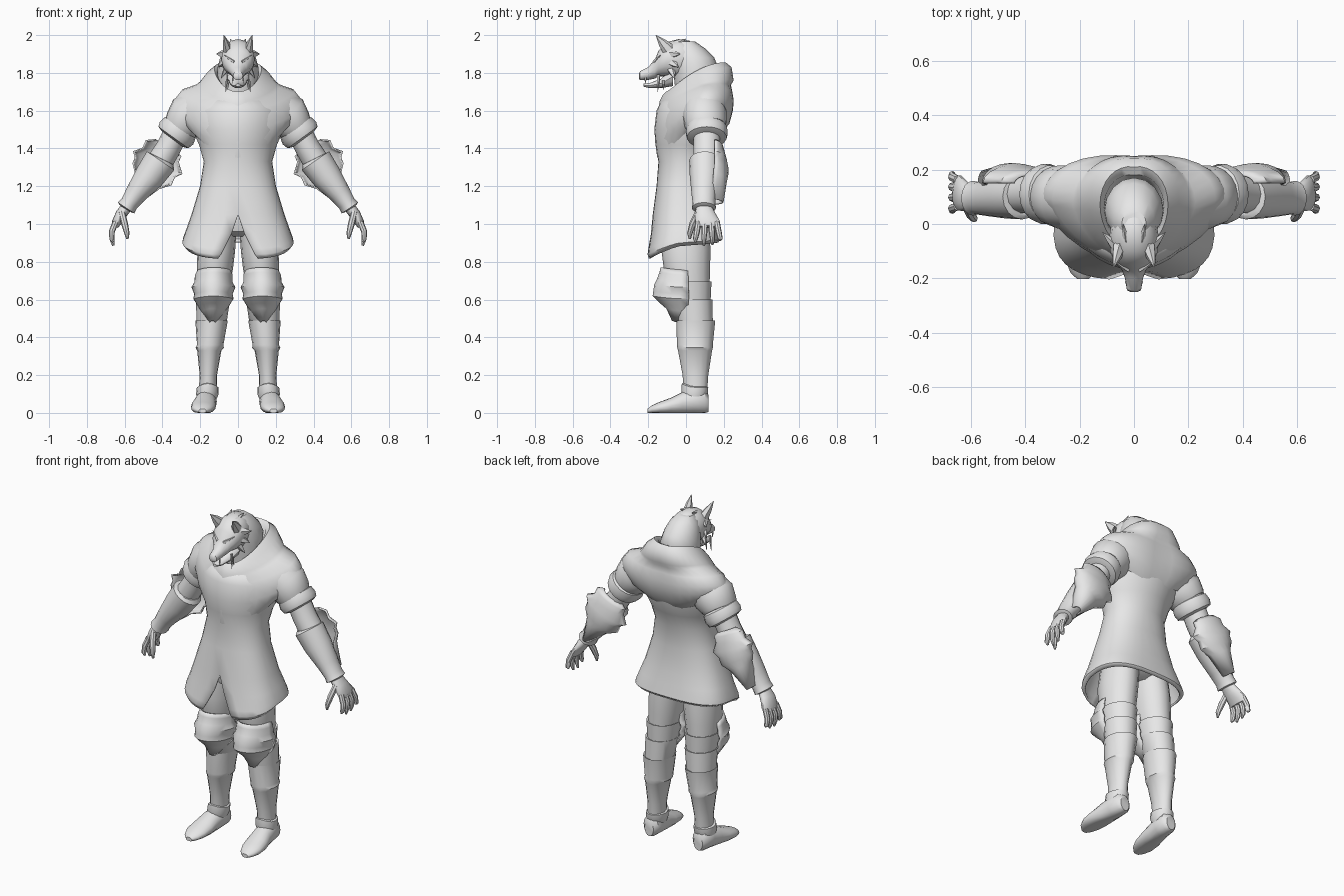
import bpy, bmesh, math
from mathutils import Vector

grey = bpy.data.materials.new("plain_grey")
grey.diffuse_color = (0.8, 0.8, 0.8, 1)


def finish(name, bm, mirror=False, solid=0.0, angle=40):
    bmesh.ops.remove_doubles(bm, verts=bm.verts, dist=1e-5)
    bmesh.ops.recalc_face_normals(bm, faces=bm.faces)
    me = bpy.data.meshes.new(name)
    bm.to_mesh(me)
    bm.free()
    me.materials.append(grey)
    ob = bpy.data.objects.new(name, me)
    bpy.context.collection.objects.link(ob)
    bpy.ops.object.select_all(action='DESELECT')
    ob.select_set(True)
    bpy.context.view_layer.objects.active = ob
    bpy.ops.object.shade_smooth_by_angle(angle=math.radians(angle))
    if solid:
        m = ob.modifiers.new("thickness", 'SOLIDIFY')
        m.thickness = solid
        m.offset = 0
    if mirror:
        m = ob.modifiers.new("mirror", 'MIRROR')
        m.use_mirror_merge = False
    return ob


def skin(bm, rings, closed=True, caps=True):
    rows = [[bm.verts.new(p) for p in r] for r in rings]
    n = len(rows[0])
    for a, b in zip(rows, rows[1:]):
        for i in range(n if closed else n - 1):
            j = (i + 1) % n
            bm.faces.new((a[i], a[j], b[j], b[i]))
    if closed and caps:
        bm.faces.new(rows[0])
        bm.faces.new(rows[-1])


def spow(v, e):
    return math.copysign(abs(v) ** e, v)


def angles(n, arc):
    if arc:
        return [math.radians(arc[0] + (arc[1] - arc[0]) * i / (n - 1)) for i in range(n)]
    return [2 * math.pi * i / n for i in range(n)]


# Horizontal rings: (cx, cy, z, rx, ry); angle 0 is +x, 270 is the front
def stack(name, rings, n=16, arc=None, dip=0.0, **kw):
    bm = bmesh.new()
    skin(bm, [[Vector((cx + rx * math.cos(t), cy + ry * math.sin(t), z + dip * max(0, -math.sin(t)) ** 2))
               for t in angles(n, arc)] for cx, cy, z, rx, ry in rings], closed=arc is None)
    return finish(name, bm, **kw)


# Rings square to a path: (x, y, z, radius across, radius along the ref axis)
def tube_into(bm, path, n=14, arc=None, ref=(0, 1, 0)):
    pts = [Vector(p[:3]) for p in path]
    rings = []
    for i, p in enumerate(path):
        t = (pts[min(i + 1, len(pts) - 1)] - pts[max(i - 1, 0)]).normalized()
        v = Vector(ref)
        v = (v - t * v.dot(t)).normalized()
        u = v.cross(t)
        rings.append([pts[i] + u * p[3] * math.cos(a) + v * p[4] * math.sin(a) for a in angles(n, arc)])
    skin(bm, rings, closed=arc is None)


def tube(name, path, n=14, arc=None, ref=(0, 1, 0), **kw):
    bm = bmesh.new()
    tube_into(bm, path, n, arc, ref)
    return finish(name, bm, **kw)


# Sections standing in the xz plane: (cx, y, cz, rx, rz)
def sections(name, rings, n=16, floor=False, **kw):
    bm = bmesh.new()
    skin(bm, [[Vector((cx + rx * math.cos(t), y, max(cz + rz * math.sin(t), 0) if floor else cz + rz * math.sin(t)))
               for t in angles(n, None)] for cx, y, cz, rx, rz in rings])
    return finish(name, bm, **kw)


def spikes(name, items, n=5, **kw):
    bm = bmesh.new()
    for base, tip, r in items:
        b, t = Vector(base), Vector(tip)
        m = b.lerp(t, 0.5)
        tube_into(bm, [(*b, r, r * 0.7), (*m, r * 0.65, r * 0.45), (*t, 0.001, 0.001)], n, ref=(0.9, 0.1, 0.05))
    return finish(name, bm, angle=30, **kw)


# Long coat, split at the front below the waist: (z, rx, front y, back y, squareness, front wedge, gap)
bm = bmesh.new()
coat = [(1.68, .16, -.11, .17, 1, 1.2, 0), (1.60, .24, -.15, .21, 1, 1.35, 0), (1.50, .235, -.162, .20, 1, 1.35, 0),
        (1.42, .20, -.155, .165, 1, 1.25, 0), (1.33, .175, -.14, .135, .95, 1.1, 0),
        (1.20, .195, -.15, .125, .85, 1, 0), (1.05, .24, -.17, .145, .8, 1, 0), (.98, .265, -.18, .16, .75, 1, .035),
        (.925, .285, -.195, .17, .7, 1, .075), (.905, .29, -.20, .175, .7, 1, .09), (.89, .275, -.195, .165, .7, 1, .105)]
rings = []
for z, rx, yf, yb, e, w, g in coat:
    t0 = math.asin((g / rx) ** (1 / e)) if g else 0
    cy, ry, drop = (yf + yb) / 2, (yb - yf) / 2, max(0, (1.05 - z) / .16)
    ring = []
    for i in range(33):
        t = t0 + (2 * math.pi - 2 * t0) * i / 32
        c = math.cos(t)
        ring.append(Vector((rx * spow(math.sin(t), e), cy - ry * spow(c, e * w if c > 0 else e),
                            z - .075 * drop * max(0, c) + .015 * drop * max(0, -c))))
    rings.append(ring)
skin(bm, rings, closed=False)
finish("coat", bm, solid=.012)
stack("tunic", [(0, 0, 1.25, .14, .11), (0, 0, 1.05, .19, .135), (0, 0, .96, .17, .11), (0, 0, .935, .10, .07)])

# Draped cowl: (rx, front y, back y, front z, side z, back z)
bm = bmesh.new()
rings = []
for rx, yf, yb, zf, zs, zb in [(.10, -.07, .16, 1.66, 1.70, 1.74), (.11, -.09, .18, 1.695, 1.80, 1.84),
                               (.125, -.105, .21, 1.70, 1.82, 1.855), (.165, -.125, .24, 1.68, 1.79, 1.83),
                               (.205, -.14, .25, 1.65, 1.745, 1.76), (.225, -.143, .235, 1.63, 1.73, 1.735),
                               (.30, -.15, .24, 1.60, 1.705, 1.70), (.335, -.158, .247, 1.56, 1.66, 1.65),
                               (.345, -.163, .242, 1.50, 1.62, 1.60), (.32, -.163, .225, 1.43, 1.57, 1.53),
                               (.26, -.152, .18, 1.35, 1.53, 1.47)]:
    ring = []
    w = 1 + max(0, min(.4, (1.70 - zf) * 3))
    for t in angles(32, None):
        c, x = math.cos(t), rx * math.sin(t)
        yc = spow(c, w) if c > 0 else c
        ring.append(Vector((x, (yf + yb) / 2 - (yb - yf) / 2 * yc + .15 * abs(x),
                            zs - (zb - zf) / 2 * c + ((zf + zb) / 2 - zs) * c * c)))
    rings.append(ring)
skin(bm, rings, caps=False)
finish("cowl", bm, angle=50)

# Arms
tube("sleeve", [(.18, .09, 1.63, .10, .11), (.26, .10, 1.57, .122, .118), (.295, .105, 1.525, .102, .11),
                (.31, .11, 1.505, .09, .10)], n=18, mirror=True)
tube("sleeve_band", [(.300, .11, 1.52, .08, .09), (.305, .11, 1.512, .098, .106), (.325, .11, 1.482, .107, .112),
                     (.342, .11, 1.458, .098, .105), (.348, .11, 1.45, .07, .08)], n=18, mirror=True)
tube("upper_arm", [(.33, .11, 1.48, .065, .072), (.37, .11, 1.40, .066, .072), (.42, .11, 1.32, .07, .07)], mirror=True)
tube("forearm", [(.405, .10, 1.345, .07, .07), (.41, .10, 1.335, .088, .083), (.47, .10, 1.25, .08, .08),
                 (.54, .095, 1.16, .058, .066), (.575, .095, 1.11, .048, .06), (.592, .095, 1.085, .052, .064),
                 (.595, .095, 1.08, .035, .045)], n=16, mirror=True)
tube("elbow_guard", [(.385, .15, 1.42, .06, .03), (.395, .15, 1.40, .10, .045), (.41, .15, 1.365, .10, .055),
                     (.425, .15, 1.325, .14, .065), (.44, .15, 1.30, .115, .07), (.455, .15, 1.265, .115, .07),
                     (.48, .145, 1.23, .075, .068), (.55, .135, 1.12, .025, .06)],
     n=11, arc=(0, 180), mirror=True, solid=.008)

# Hands
tube("palm", [(.59, .095, 1.09, .03, .042), (.62, .10, 1.05, .03, .055), (.645, .115, 1.005, .024, .066),
              (.652, .115, .985, .018, .06)], mirror=True)
bm = bmesh.new()
for y0, y1, z1 in [(.065, .05, .905), (.10, .095, .885), (.133, .14, .89), (.163, .182, .915)]:
    tube_into(bm, [(.648, y0, 1.01, .016, .016), (.668, (y0 + y1) / 2, .96, .016, .016),
                   (.668, y1, .92, .013, .013), (.66, y1, z1, .006, .006)], 8)
tube_into(bm, [(.615, .065, 1.06, .018, .018), (.60, .035, 1.00, .018, .018),
               (.588, .02, .95, .014, .014), (.585, .02, .92, .006, .006)], 8)
finish("fingers", bm, mirror=True)

# Legs with banded armour
stack("thigh", [(.10, .0, 1.02, .095, .12), (.115, 0, .86, .10, .13), (.122, .005, .76, .095, .122),
                (.128, .015, .68, .085, .11)], mirror=True)
stack("knee_band", [(.128, .02, .69, .085, .10), (.128, .02, .695, .096, .115), (.13, .03, .59, .083, .10),
                    (.13, .03, .585, .07, .09)], mirror=True)
stack("calf_band", [(.132, .035, .595, .08, .09), (.132, .04, .60, .09, .10), (.14, .05, .48, .08, .092),
                    (.14, .05, .47, .07, .08)], mirror=True)
stack("greave", [(.14, .05, .48, .075, .085), (.14, .052, .49, .086, .103), (.147, .047, .36, .07, .095),
                 (.15, .048, .345, .075, .094), (.152, .048, .33, .064, .09), (.157, .05, .20, .046, .068),
                 (.16, .05, .11, .048, .062)], mirror=True)
stack("knee_guard", [(.125, 0, .755, .085, .13), (.128, 0, .73, .095, .135), (.13, 0, .69, .097, .15),
                     (.13, 0, .665, .112, .163), (.13, 0, .63, .097, .168), (.13, 0, .605, .102, .172),
                     (.13, 0, .57, .08, .135), (.132, 0, .54, .06, .10), (.135, 0, .475, .015, .07)],
      n=13, arc=(175, 365), dip=.015, mirror=True, solid=.01)
stack("ankle_cuff", [(.16, .05, .14, .045, .06), (.16, .048, .135, .058, .07), (.162, .045, .10, .06, .07),
                     (.165, .04, .07, .05, .06)], dip=.02, mirror=True)
sections("foot", [(.165, .12, .05, .03, .045), (.165, .10, .06, .05, .062), (.168, .04, .06, .056, .065),
                  (.175, -.02, .05, .058, .06), (.182, -.08, .036, .066, .044), (.187, -.14, .026, .062, .032),
                  (.188, -.18, .018, .045, .022), (.188, -.203, .01, .02, .012)], floor=True, mirror=True)

# Wolf head with a thick mane running down into the cowl
stack("neck", [(0, .0, 1.965, .045, .05), (0, .015, 1.93, .075, .085), (0, .035, 1.88, .095, .115),
               (0, .05, 1.83, .108, .12), (0, .05, 1.76, .11, .112), (0, .05, 1.66, .10, .10)])
sections("head", [(0, -.25, 1.782, .012, .012), (0, -.243, 1.785, .026, .024), (0, -.20, 1.797, .033, .034),
                  (0, -.165, 1.82, .047, .05), (0, -.145, 1.85, .07, .068), (0, -.10, 1.872, .088, .092),
                  (0, -.04, 1.875, .09, .104), (0, .02, 1.87, .08, .10), (0, .06, 1.85, .05, .08)])
sections("lower_jaw", [(0, -.225, 1.735, .012, .008), (0, -.19, 1.733, .027, .014), (0, -.13, 1.745, .042, .025),
                       (0, -.07, 1.78, .06, .05)], n=12)
spikes("ear", [((.055, -.09, 1.92), (.075, -.16, 2.0), .036)], n=6, mirror=True)
spikes("brow", [((.02, -.165, 1.855), (.075, -.135, 1.895), .014)], mirror=True)
spikes("fang", [((.028, -.215, 1.775), (.028, -.215, 1.745), .007), ((.058, -.145, 1.79), (.064, -.15, 1.70), .010),
                ((.05, -.12, 1.76), (.055, -.12, 1.71), .008)], mirror=True)
# Fur tufts on cheeks and crown
spikes("fur_tuft", [((.07, -.08, 1.90), (.115, -.03, 1.90), .025), ((.07, -.08, 1.86), (.108, -.04, 1.83), .025),
                    ((.062, -.08, 1.82), (.09, -.06, 1.77), .022), ((.03, -.06, 1.95), (.04, .0, 1.98), .02)],
       mirror=True)
